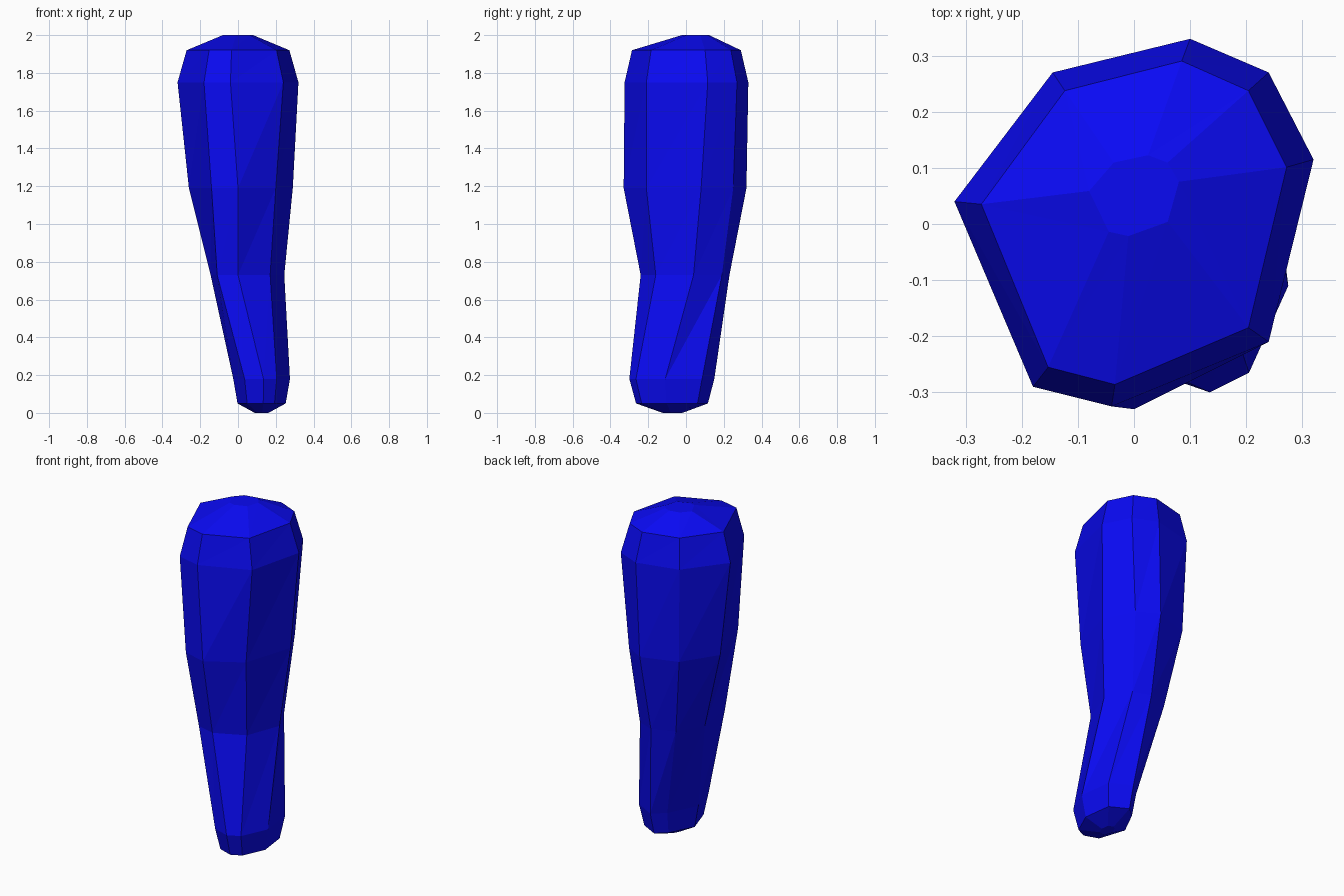
import bpy, bmesh

if "Cube" in bpy.data.objects:
    bpy.data.objects.remove(bpy.data.objects["Cube"])

# Cross-sections of the body, bottom to top (eight points each, clockwise from the left)
ankle = [(-.025, -.08), (.06, .09), (.13, .15), (.25, .085),
         (.275, -.11), (.205, -.265), (.135, -.30), (.035, -.265)]
knee = [(-.145, .03), (-.06, .18), (.07, .23), (.17, .19),
        (.245, .04), (.17, -.16), (0, -.24), (-.11, -.21)]
waist = [(-.26, .05), (-.13, .25), (.08, .32), (.20, .25),
         (.29, .08), (.20, -.21), (0, -.33), (-.14, -.29)]
shoulder = [(-.32, .04), (-.145, .27), (.10, .33), (.24, .27),
            (.32, .115), (.24, -.21), (-.04, -.325), (-.18, -.29)]


def scaled(ring, sx, sy, cx=0.0, cy=0.0, dy=0.0):
    """Shrink a cross-section about a centre, then shift it in y."""
    return [(cx + (x - cx) * sx, cy + (y - cy) * sy + dy) for x, y in ring]


sections = [
    (0.0, scaled(ankle, .24, .23, .125, -.07)),
    (0.05, scaled(ankle, .85, .845, .125, -.07)),
    (0.18, ankle),
    (0.73, knee),
    (1.19, waist),
    (1.75, shoulder),
    (1.92, scaled(shoulder, .85, .88)),
    (2.0, scaled(shoulder, .25, .22, dy=.05)),
]

# Loft the sections with triangles and close both ends
bm = bmesh.new()
rings = [[bm.verts.new((x, y, z)) for x, y in ring] for z, ring in sections]
for low, high in zip(rings, rings[1:]):
    for i in range(8):
        j = (i + 1) % 8
        bm.faces.new((low[i], high[i], low[j]))
        bm.faces.new((low[j], high[i], high[j]))
bm.faces.new(rings[0])
bm.faces.new(rings[-1])
bmesh.ops.recalc_face_normals(bm, faces=bm.faces)

mesh = bpy.data.meshes.new("tapered_limb")
bm.to_mesh(mesh)
bm.free()
limb = bpy.data.objects.new("tapered_limb", mesh)
bpy.context.collection.objects.link(limb)

# Blue finish
blue = bpy.data.materials.new("blue")
blue.diffuse_color = (.003, .003, .9, 1)
blue.use_nodes = True
blue.node_tree.nodes["Principled BSDF"].inputs["Base Color"].default_value = blue.diffuse_color
mesh.materials.append(blue)
